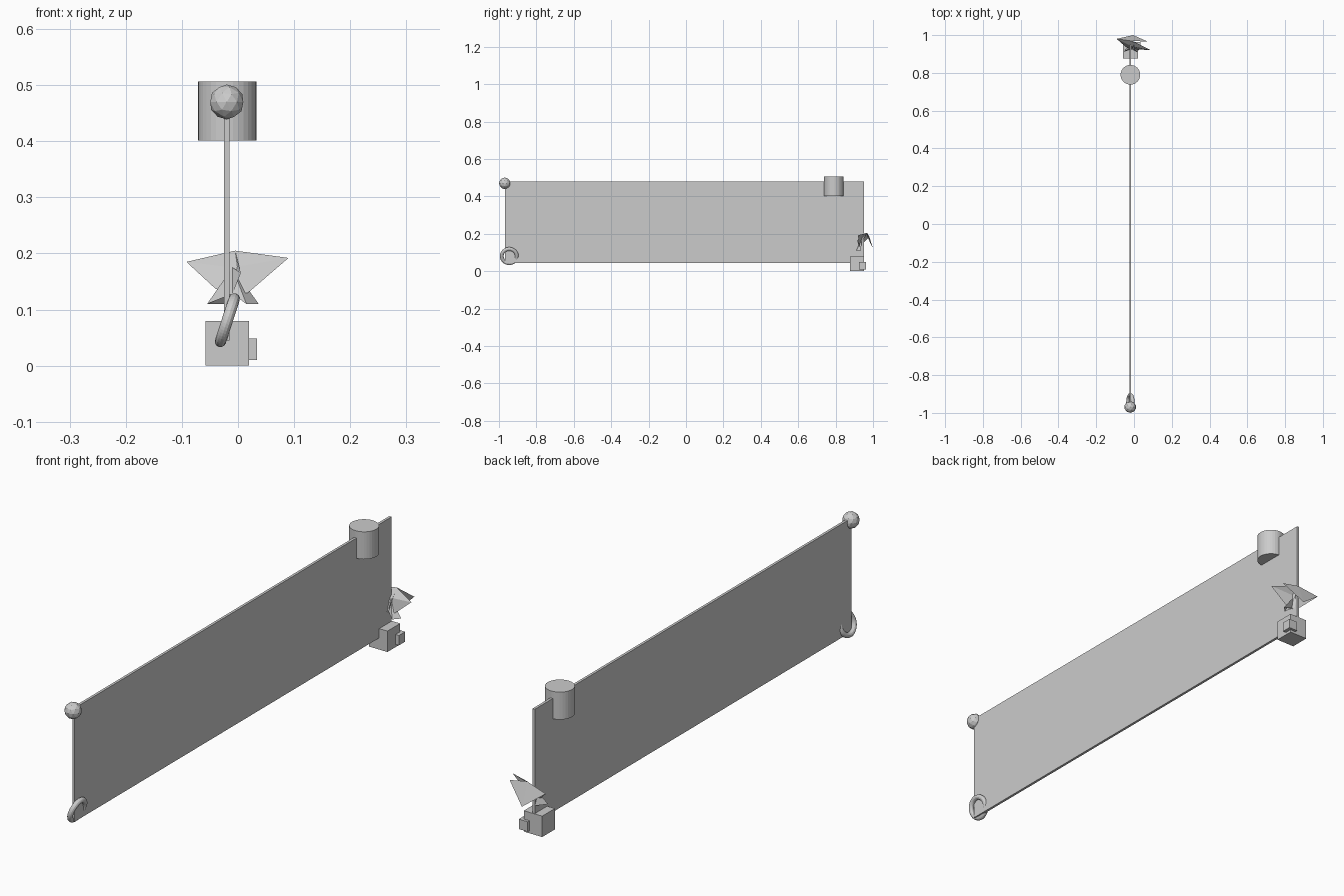
import bpy, bmesh, math

if "Cube" in bpy.data.objects:
    bpy.data.objects.remove(bpy.data.objects["Cube"])


def box(name, center, size):
    bpy.ops.mesh.primitive_cube_add(size=1, location=center)
    ob = bpy.context.object
    ob.name = name
    ob.scale = size
    bpy.ops.object.transform_apply(location=False, rotation=False, scale=True)
    return ob


# thin upright panel
box("panel", (-0.02, -0.008, 0.262), (0.01, 1.917, 0.435))

# corner blocks at the lower back end
box("large_block", (-0.019, 0.914, 0.04), (0.078, 0.077, 0.08))
box("small_block", (0.015, 0.944, 0.029), (0.038, 0.038, 0.038))

# drum on the upper edge
bpy.ops.mesh.primitive_cylinder_add(vertices=32, radius=0.052, depth=0.105,
                                    location=(-0.019, 0.79, 0.454))
bpy.context.object.name = "drum"

# faceted ball on the upper front corner
bpy.ops.mesh.primitive_ico_sphere_add(subdivisions=2, radius=0.031,
                                      location=(-0.02, -0.969, 0.47))
bpy.context.object.name = "corner_ball"

# tilted ring on the lower front corner
bpy.ops.mesh.primitive_torus_add(major_radius=0.04, minor_radius=0.01,
                                 major_segments=48, minor_segments=12,
                                 location=(-0.019, -0.945, 0.081),
                                 rotation=(0, math.radians(108), 0))
bpy.context.object.name = "corner_ring"

# folded star: back sheet, front wings, two feet and a centre crest
pts = {
    "left": (-0.092, 0.98, 0.185), "right": (0.09, 0.92, 0.192),
    "back": (0.07, 0.967, 0.19), "tail": (-0.005, 1.0, 0.12),
    "top": (-0.005, 0.968, 0.205), "hub": (-0.01, 0.94, 0.175),
    "mid": (-0.01, 0.925, 0.128), "lhip": (-0.04, 0.935, 0.137),
    "rhip": (0.018, 0.925, 0.13),
    "lf1": (-0.055, 0.912, 0.11), "lf2": (-0.025, 0.95, 0.11),
    "rf1": (0.037, 0.935, 0.11), "rf2": (0.015, 0.91, 0.11),
    "crest": (0.005, 0.915, 0.165),
}
faces = [
    "left top tail", "top back tail",
    "left hub top", "right top hub", "left lhip hub", "right hub rhip",
    "lhip mid hub", "rhip hub mid",
    "hub lf1 lf2", "hub mid lf1", "hub lf2 mid",
    "hub rf2 rf1", "hub mid rf2", "hub rf1 mid",
    "top crest mid", "hub mid crest",
]
bm = bmesh.new()
v = {k: bm.verts.new(p) for k, p in pts.items()}
for f in faces:
    bm.faces.new([v[k] for k in f.split()])
me = bpy.data.meshes.new("folded_star")
bm.to_mesh(me)
bm.free()
star = bpy.data.objects.new("folded_star", me)
bpy.context.collection.objects.link(star)
